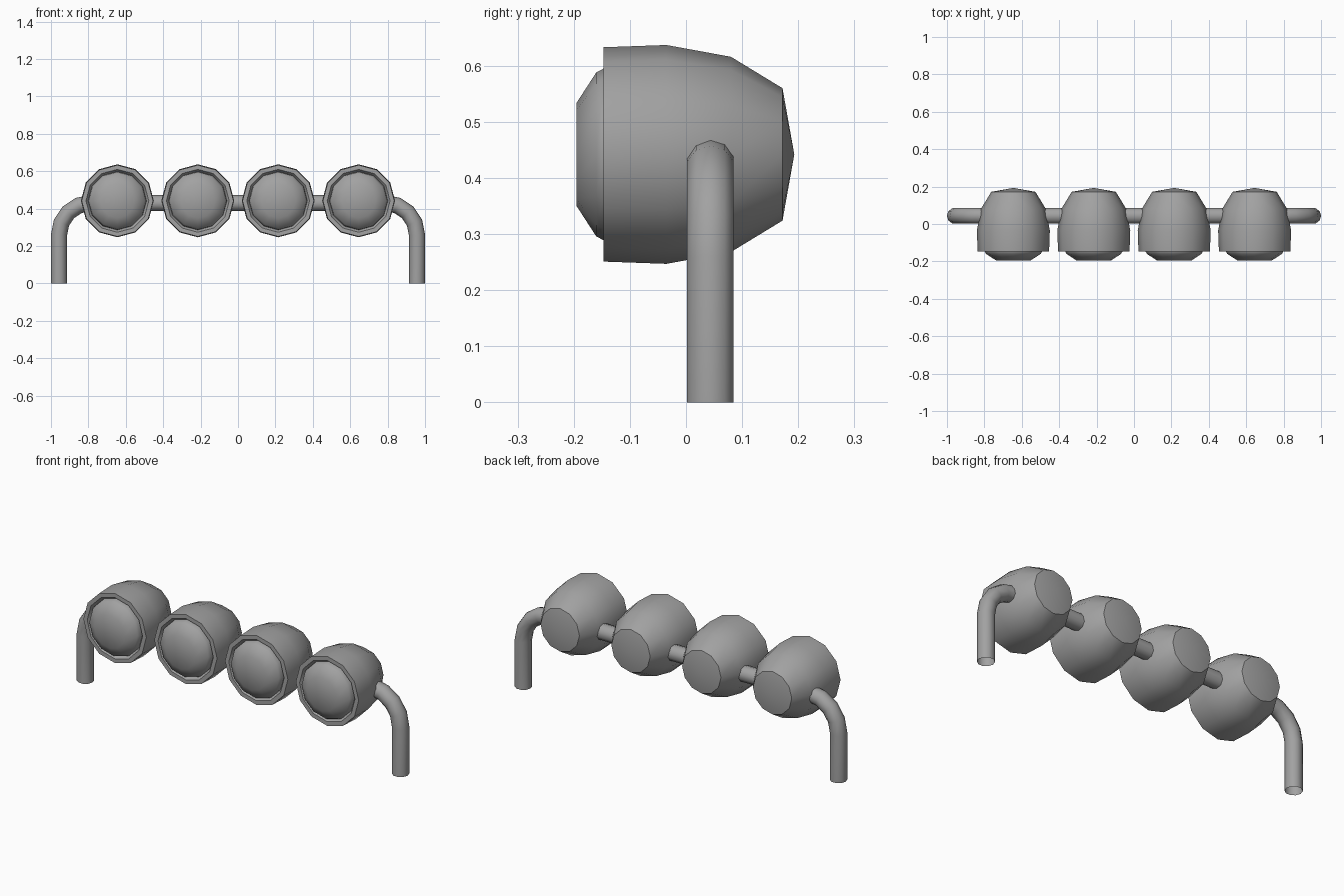
import bpy, bmesh, math
from mathutils import Vector

if "Cube" in bpy.data.objects:
    bpy.data.objects.remove(bpy.data.objects["Cube"])

grey = bpy.data.materials.new("mid grey")
grey.diffuse_color = (0.36, 0.36, 0.36, 1)
grey.use_nodes = True
grey.node_tree.nodes["Principled BSDF"].inputs["Base Color"].default_value = grey.diffuse_color


def finish(bm, name, angle):
    me = bpy.data.meshes.new(name)
    bmesh.ops.recalc_face_normals(bm, faces=bm.faces)
    bm.to_mesh(me)
    bm.free()
    me.materials.append(grey)
    ob = bpy.data.objects.new(name, me)
    bpy.context.collection.objects.link(ob)
    bpy.ops.object.select_all(action='DESELECT')
    ob.select_set(True)
    bpy.context.view_layer.objects.active = ob
    bpy.ops.object.shade_smooth_by_angle(angle=math.radians(angle))
    return ob


def skin(bm, rings):
    for a, b in zip(rings, rings[1:]):
        n = max(len(a), len(b))
        for i in range(n):
            j = (i + 1) % n
            if len(b) == 1:
                bm.faces.new((a[i], a[j], b[0]))
            elif len(a) == 1:
                bm.faces.new((a[0], b[j], b[i]))
            else:
                bm.faces.new((a[i], a[j], b[j], b[i]))


def lathe(name, cx, profile, sides, angle=40):
    """Revolve (y, radius) points around the lamp axis."""
    bm = bmesh.new()
    rings = []
    for y, r in profile:
        k = 1 if r == 0 else sides
        rings.append([bm.verts.new((cx + r * math.sin(2 * math.pi * i / sides), y,
                                    0.442 + r * math.cos(2 * math.pi * i / sides)))
                      for i in range(k)])
    skin(bm, rings)
    return finish(bm, name, angle)


# four lamps: faceted bowl with a recessed rim, and a domed lens
bowl = [(0.193, 0), (0.172, 0.118), (0.08, 0.174), (-0.035, 0.195),
        (-0.147, 0.191), (-0.147, 0.168), (-0.128, 0.155), (-0.128, 0)]
lens = [(-0.128, 0.156), (-0.147, 0.153), (-0.16, 0.146), (-0.195, 0.092), (-0.195, 0)]
for n, x in enumerate((-0.645, -0.215, 0.215, 0.645), 1):
    lathe(f"lamp_housing_{n}", x, bowl, 12)
    lathe(f"lamp_lens_{n}", x, lens, 12, 50)

# bent tube: two legs joined by the cross bar, open at the feet
half = [(0.957, 0.0)]
for k in range(5):
    a = math.radians(90 * k / 4)
    half.append((0.787 + 0.17 * math.cos(a), 0.26 + 0.17 * math.sin(a)))
path = half + [(-x, z) for x, z in reversed(half)]
bm = bmesh.new()
rings = []
for i, (x, z) in enumerate(path):
    p, q = path[max(i - 1, 0)], path[min(i + 1, len(path) - 1)]
    t = Vector((q[0] - p[0], 0, q[1] - p[1])).normalized()
    if i in (1, len(path) - 2):
        t = Vector((0, 0, 1 if i == 1 else -1))
    if i in (5, 6):
        t = Vector((-1, 0, 0))
    nrm = Vector((t.z, 0, -t.x))
    c = Vector((x, 0.0435, z))
    rings.append([bm.verts.new(c + 0.0435 * (nrm * math.cos(math.pi * j / 5)
                  + Vector((0, 1, 0)) * math.sin(math.pi * j / 5))) for j in range(10)])
skin(bm, rings)
finish(bm, "support_tube", 50)
